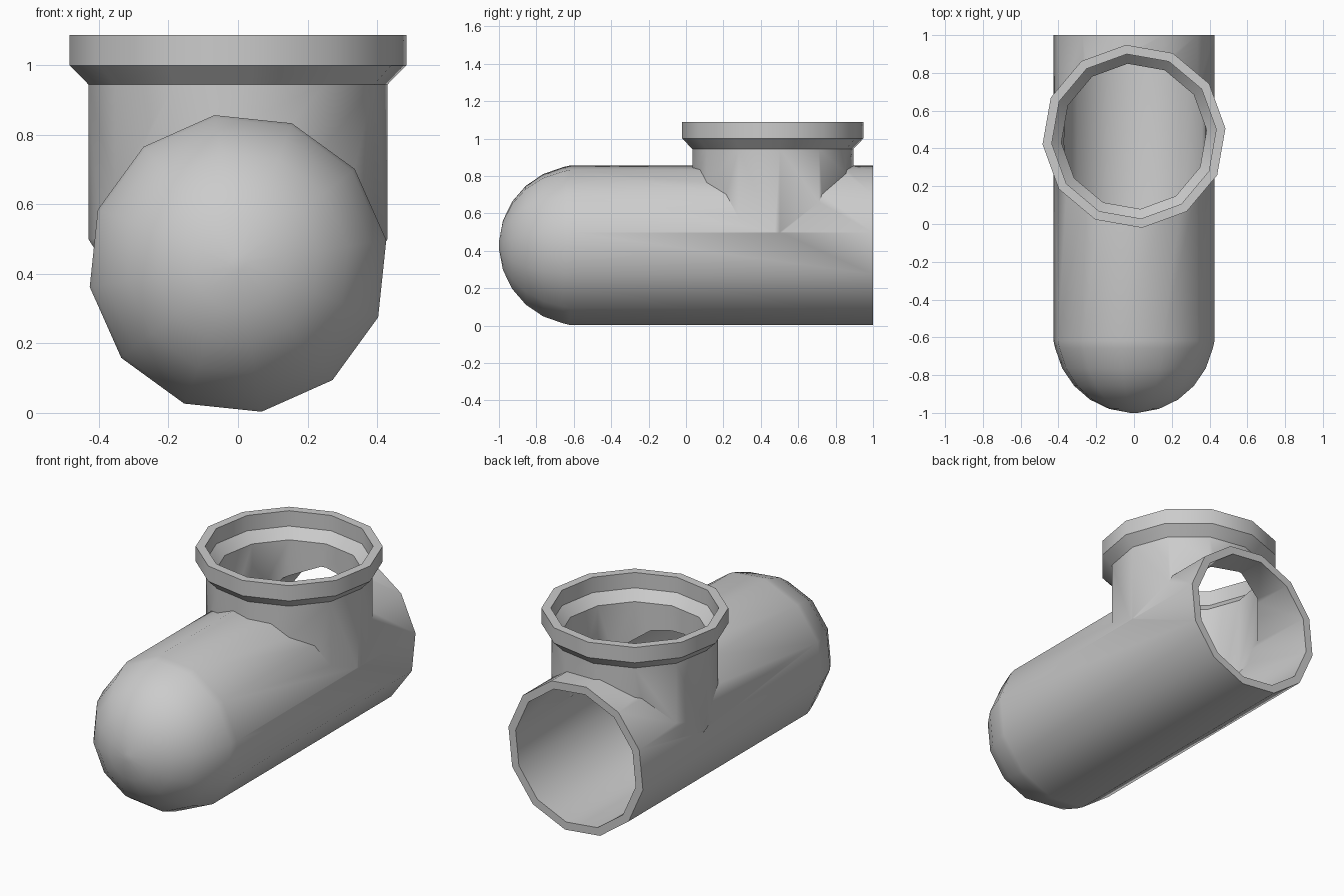
import bpy, bmesh, math
from mathutils import Matrix

cube = bpy.data.objects.get("Cube")
if cube:
    bpy.data.objects.remove(cube, do_unlink=True)

SIDES = 12
RADIUS, BORE = 0.432, 0.386
AXIS_Z, NECK_Y = 0.43, 0.464
DOME_Y = RADIUS - 1

grey = bpy.data.materials.new("plain grey")
grey.use_nodes = True
grey.diffuse_color = (0.6, 0.6, 0.6, 1)
grey.node_tree.nodes["Principled BSDF"].inputs["Base Color"].default_value = grey.diffuse_color


def lathe(name, profile, matrix, turn, ring=False):
    """Spin (radius, height) points round z; a ring also joins last to first."""
    bm = bmesh.new()
    rows = []
    for r, h in profile:
        angles = [math.radians(turn) + math.tau * i / SIDES for i in range(SIDES)]
        rows.append([bm.verts.new((r * math.cos(a), r * math.sin(a), h)) for a in angles])
    pairs = list(zip(rows, rows[1:]))
    if ring:
        pairs.append((rows[-1], rows[0]))
    else:
        bm.faces.new(rows[0])
        bm.faces.new(rows[-1])
    for low, high in pairs:
        for i in range(SIDES):
            j = (i + 1) % SIDES
            bm.faces.new((low[i], low[j], high[j], high[i]))
    bmesh.ops.recalc_face_normals(bm, faces=bm.faces)
    bm.transform(matrix)
    mesh = bpy.data.meshes.new(name)
    bm.to_mesh(mesh)
    bm.free()
    mesh.materials.append(grey)
    obj = bpy.data.objects.new(name, mesh)
    bpy.context.collection.objects.link(obj)
    return obj


def activate(obj):
    bpy.ops.object.select_all(action='DESELECT')
    obj.select_set(True)
    bpy.context.view_layer.objects.active = obj


def combine(obj, other, operation):
    mod = obj.modifiers.new(operation.title(), 'BOOLEAN')
    mod.object, mod.operation, mod.solver = other, operation, 'EXACT'
    activate(obj)
    bpy.ops.object.modifier_apply(modifier=mod.name)
    bpy.data.objects.remove(other, do_unlink=True)


def capsule(r, end):
    """Straight run with a rounded closed end."""
    dome = [(r * math.sin(math.radians(a)), DOME_Y - r * math.cos(math.radians(a)))
            for a in range(3, 80, 15)]
    return dome + [(r, DOME_Y - 0.05), (r, end)]


def tee(name, r, run_end, neck_top):
    """Rounded main run joined to the upright neck."""
    run = lathe(name, capsule(r, run_end), lying, 21)
    neck = lathe("neck", [(r - 0.07, 0.39), (r, 0.5), (r, neck_top)], upright, 5)
    combine(run, neck, 'UNION')
    return run


# local z of the lying parts points to the back
lying = Matrix.Translation((0, 0, AXIS_Z)) @ Matrix.Rotation(-math.pi / 2, 4, 'X')
upright = Matrix.Translation((0, NECK_Y, 0))

# hollow tee pipe
tee_pipe = tee("tee_pipe", RADIUS, 1.0, 0.945)
bore = tee("bore", BORE, 1.2, 1.2)
combine(tee_pipe, bore, 'DIFFERENCE')

# flared socket round the upright opening
socket_collar = lathe("socket_collar", [
    (BORE, 0.945), (RADIUS, 0.945), (0.486, 1.0),
    (0.486, 1.088), (0.437, 1.088), (0.437, 1.0)], upright, 5, ring=True)

for part in (tee_pipe, socket_collar):
    activate(part)
    bpy.ops.object.shade_smooth_by_angle(angle=math.radians(38))
